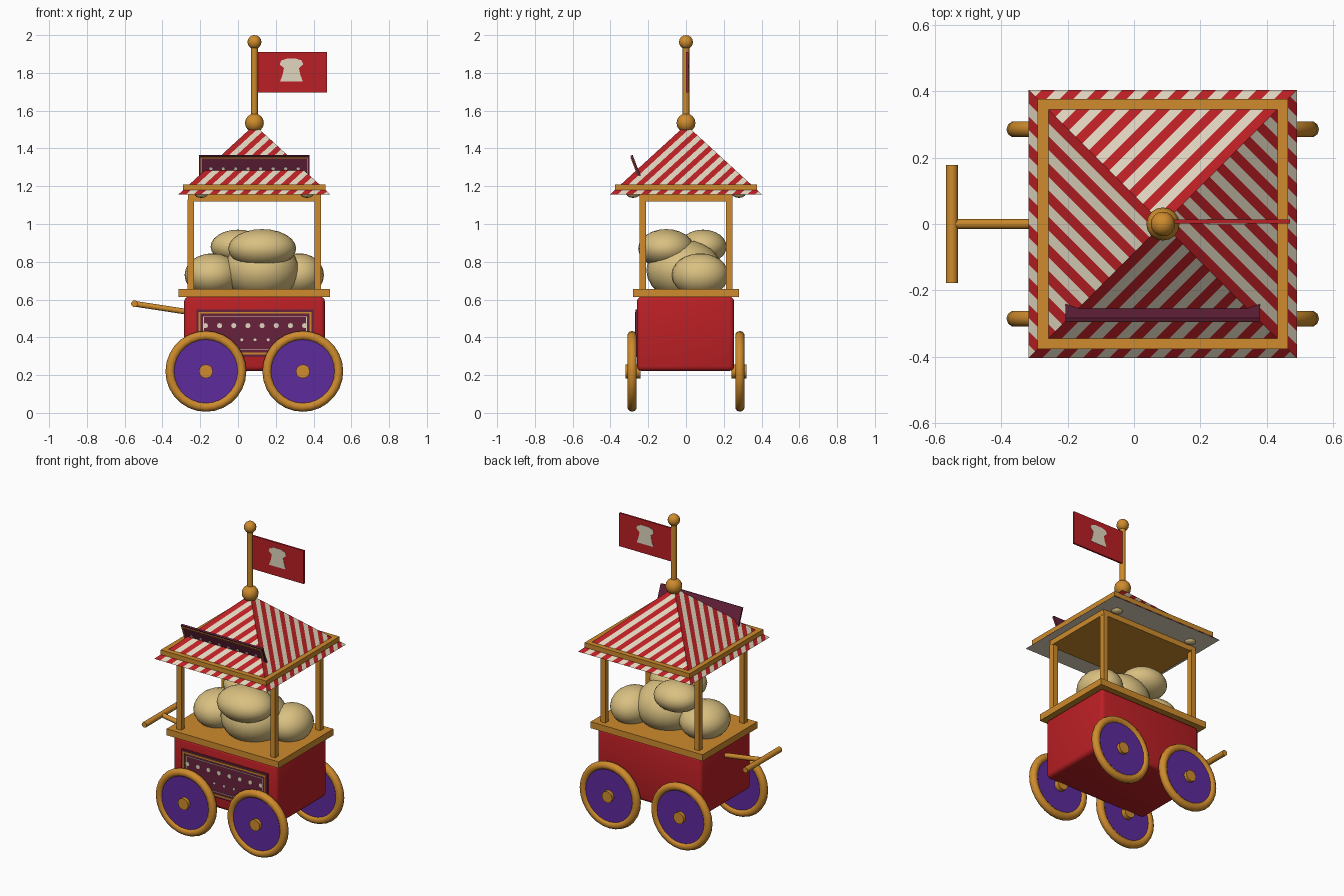
import bpy, bmesh, math
from mathutils import Vector, Matrix

if "Cube" in bpy.data.objects:
    bpy.data.objects.remove(bpy.data.objects["Cube"])


def mat(name, rgb):
    m = bpy.data.materials.new(name)
    m.diffuse_color = (*rgb, 1)
    m.use_nodes = True
    m.node_tree.nodes["Principled BSDF"].inputs["Base Color"].default_value = m.diffuse_color
    return m


RED = mat("red", (0.50, 0.014, 0.018))
GOLD = mat("gold", (0.62, 0.26, 0.026))
PURPLE = mat("purple", (0.112, 0.024, 0.34))
TAN = mat("tan", (0.70, 0.53, 0.22))
CREAM = mat("cream", (0.75, 0.67, 0.52))
MAROON = mat("maroon", (0.14, 0.016, 0.045))
CX = 0.087  # cart centre along x


def finish(name, bm, mats, smooth=False):
    bmesh.ops.recalc_face_normals(bm, faces=bm.faces)
    me = bpy.data.meshes.new(name)
    bm.to_mesh(me)
    bm.free()
    for m in mats:
        me.materials.append(m)
    ob = bpy.data.objects.new(name, me)
    bpy.context.collection.objects.link(ob)
    if smooth:
        bpy.ops.object.select_all(action='DESELECT')
        ob.select_set(True)
        bpy.context.view_layer.objects.active = ob
        bpy.ops.object.shade_smooth_by_angle(angle=math.radians(40))
    return ob


def box(name, lo, hi, m, bevel=0, matrix=None):
    lo, hi = Vector(lo), Vector(hi)
    bm = bmesh.new()
    bmesh.ops.create_cube(bm, size=1, matrix=Matrix.Translation((lo + hi) / 2) @ Matrix.Diagonal((*(hi - lo), 1)))
    if bevel:
        bmesh.ops.bevel(bm, geom=bm.edges[:], offset=bevel, segments=3, profile=0.5, affect='EDGES')
    if matrix:
        bm.transform(matrix)
    return finish(name, bm, [m], bevel > 0)


def ball(name, c, r, m, seg=24):
    bm = bmesh.new()
    bmesh.ops.create_uvsphere(bm, u_segments=seg, v_segments=seg // 2, radius=1,
                              matrix=Matrix.Translation(c) @ Matrix.Diagonal((*r, 1)))
    return finish(name, bm, [m], True)


def rod(name, a, b, r, m, seg=12):
    a, b = Vector(a), Vector(b)
    d = b - a
    bm = bmesh.new()
    bmesh.ops.create_cone(bm, cap_ends=True, segments=seg, radius1=r, radius2=r, depth=d.length,
                          matrix=Matrix.Translation((a + b) / 2) @ d.to_track_quat('Z', 'Y').to_matrix().to_4x4())
    return finish(name, bm, [m], True)


def tyre(name, c, major, minor, m, n=28, k=10):
    bm = bmesh.new()
    rings = []
    for i in range(n):
        a = 2 * math.pi * i / n
        rings.append([])
        for j in range(k):
            b = 2 * math.pi * j / k
            r = major + minor * math.cos(b)
            rings[-1].append(bm.verts.new((c[0] + r * math.cos(a), c[1] + minor * math.sin(b), c[2] + r * math.sin(a))))
    for i in range(n):
        p, q = rings[i], rings[(i + 1) % n]
        for j in range(k):
            bm.faces.new((p[j], p[(j + 1) % k], q[(j + 1) % k], q[j]))
    return finish(name, bm, [m], True)


# Body, counter and canopy frame
box("body", (-0.285, -0.26, 0.222), (0.46, 0.255, 0.615), RED, 0.025)
box("counter", (-0.315, -0.28, 0.613), (0.487, 0.28, 0.655), GOLD)
box("canopy_frame", (-0.265, -0.245, 1.12), (0.44, 0.245, 1.157), GOLD)
for x in (-0.25, 0.422):
    for y in (-0.23, 0.23):
        box("post", (x - 0.017, y - 0.017, 0.65), (x + 0.017, y + 0.017, 1.13), GOLD)
for x in (-0.195, 0.365):
    for y in (-0.28, 0.28):
        ball("eave_knob", (x, y, 1.16), (0.036, 0.036, 0.022), TAN, 12)

# Wheels
for x in (-0.17, 0.343):
    for s in (-1, 1):
        rod("wheel_disc", (x, s * 0.272, 0.22), (x, s * 0.298, 0.22), 0.19, PURPLE, 28)
        tyre("wheel_tyre", (x, s * 0.285, 0.22), 0.189, 0.025, GOLD)
        rod("wheel_hub", (x, s * 0.24, 0.22), (x, s * 0.32, 0.22), 0.037, GOLD)

# Pull handle
rod("handle_shaft", (-0.27, 0, 0.535), (-0.55, 0, 0.578), 0.015, GOLD)
rod("handle_bar", (-0.548, -0.177, 0.578), (-0.548, 0.177, 0.578), 0.018, GOLD)

# Heap of rounded goods
for c, r in (((0.125, -0.01, 0.755), (0.2, 0.2, 0.16)),
             ((-0.135, 0.0, 0.73), (0.148, 0.16, 0.115)),
             ((0.325, 0.075, 0.73), (0.13, 0.15, 0.115)),
             ((0.128, -0.105, 0.87), (0.18, 0.148, 0.103)),
             ((0.0, 0.09, 0.88), (0.145, 0.125, 0.09))):
    ball("goods", c, r, TAN)

# Striped pyramid roof: each slope is cut along its own diagonal
EAVE, APEX, HALF, PERIOD = 1.155, 1.525, 0.404, 0.0808
bm = bmesh.new()
corners = [bm.verts.new((CX + sx * HALF, sy * HALF, EAVE)) for sx, sy in ((-1, -1), (1, -1), (1, 1), (-1, 1))]
base = bm.faces.new(corners[::-1])
base.material_index = 1
for i in range(4):
    a, b = corners[i].co.copy(), corners[(i + 1) % 4].co.copy()
    t = (b - a).normalized()
    n = t + Vector((t.y, -t.x, 0))
    mine = [bm.faces.new([bm.verts.new(p) for p in (a, b, Vector((CX, 0, APEX)))])]
    start = a.dot(n)
    count = int(2 * HALF / (PERIOD / 2)) + 1
    for k in range(1, count):
        geom = mine + list({e for f in mine for e in f.edges}) + list({v for f in mine for v in f.verts})
        res = bmesh.ops.bisect_plane(bm, geom=geom, plane_co=a + n * (k * PERIOD / 2 / n.length_squared), plane_no=n)
        mine = [g for g in res["geom"] if isinstance(g, bmesh.types.BMFace)]
    for f in mine:
        d = f.calc_center_median().dot(n) - start
        f.material_index = math.floor(d / (PERIOD / 2)) % 2
bmesh.ops.remove_doubles(bm, verts=bm.verts, dist=1e-5)
finish("striped_roof", bm, [RED, CREAM])

# Gold band around the roof
for s in (-1, 1):
    y0, y1 = sorted((s * 0.345, s * 0.377))
    box("roof_band_long", (CX - 0.377, y0, 1.178), (CX + 0.377, y1, 1.21), GOLD)
    box("roof_band_side", (CX + y0, -0.345, 1.178), (CX + y1, 0.345, 1.21), GOLD)


# Sign board with border lines and studs, built upright facing -y at the origin
def sign(name, w, h, thick, matrix, line, rows):
    box(name, (-w / 2, 0, -h / 2), (w / 2, thick, h / 2), MAROON, 0, matrix)
    for inset, width, m in line:
        a, b = w / 2 - inset, h / 2 - inset
        for s in (-1, 1):
            z0, z1 = sorted((s * b, s * (b - width)))
            x0, x1 = sorted((s * a, s * (a - width)))
            box(name + "_border", (-a, -0.004, z0), (a, 0.001, z1), m, 0, matrix)
            box(name + "_border", (x0, -0.004, -b), (x1, 0.001, b), m, 0, matrix)
    for z, n, step, r in rows:
        for i in range(n):
            x = (i - (n - 1) / 2) * step
            rod(name + "_stud", *(matrix @ Vector((x, y, z)) for y in (-0.004, 0.001)), r, CREAM, 8)


sign("front_sign", 0.62, 0.25, 0.012, Matrix.Translation((0.09, -0.267, 0.422)),
     [(0.012, 0.01, GOLD), (0.036, 0.003, CREAM)], [(0.04, 8, 0.075, 0.014), (-0.035, 3, 0.07, 0.008)])
sign("roof_sign", 0.585, 0.12, 0.012,
     Matrix.Translation((CX, -0.272, 1.305)) @ Matrix.Rotation(math.radians(21), 4, 'X'),
     [(0.008, 0.006, GOLD)], [(-0.012, 8, 0.066, 0.009)])

# Flag pole with finials
rod("flag_pole", (CX, 0, 1.5), (CX, 0, 1.95), 0.018, GOLD)
ball("pole_base_ball", (CX, 0, 1.535), (0.05, 0.05, 0.05), GOLD, 16)
ball("pole_top_ball", (CX, 0, 1.963), (0.037, 0.037, 0.037), GOLD, 16)

# Flag with a pale sack emblem on both sides
box("flag", (0.095, 0.001, 1.695), (0.47, 0.013, 1.91), RED)
half = [(0.06, -0.055), (0.047, -0.02), (0.04, 0.015), (0.062, 0.035), (0.055, 0.055), (0.025, 0.065)]
outline = half + [(-x, z) for x, z in reversed(half)]
bm = bmesh.new()
f = bm.faces.new([bm.verts.new((0.283 + x, -0.001, 1.81 + z)) for x, z in outline])
ext = bmesh.ops.extrude_face_region(bm, geom=[f])
bmesh.ops.translate(bm, vec=(0, 0.016, 0), verts=[v for v in ext["geom"] if isinstance(v, bmesh.types.BMVert)])
finish("flag_emblem", bm, [CREAM])
